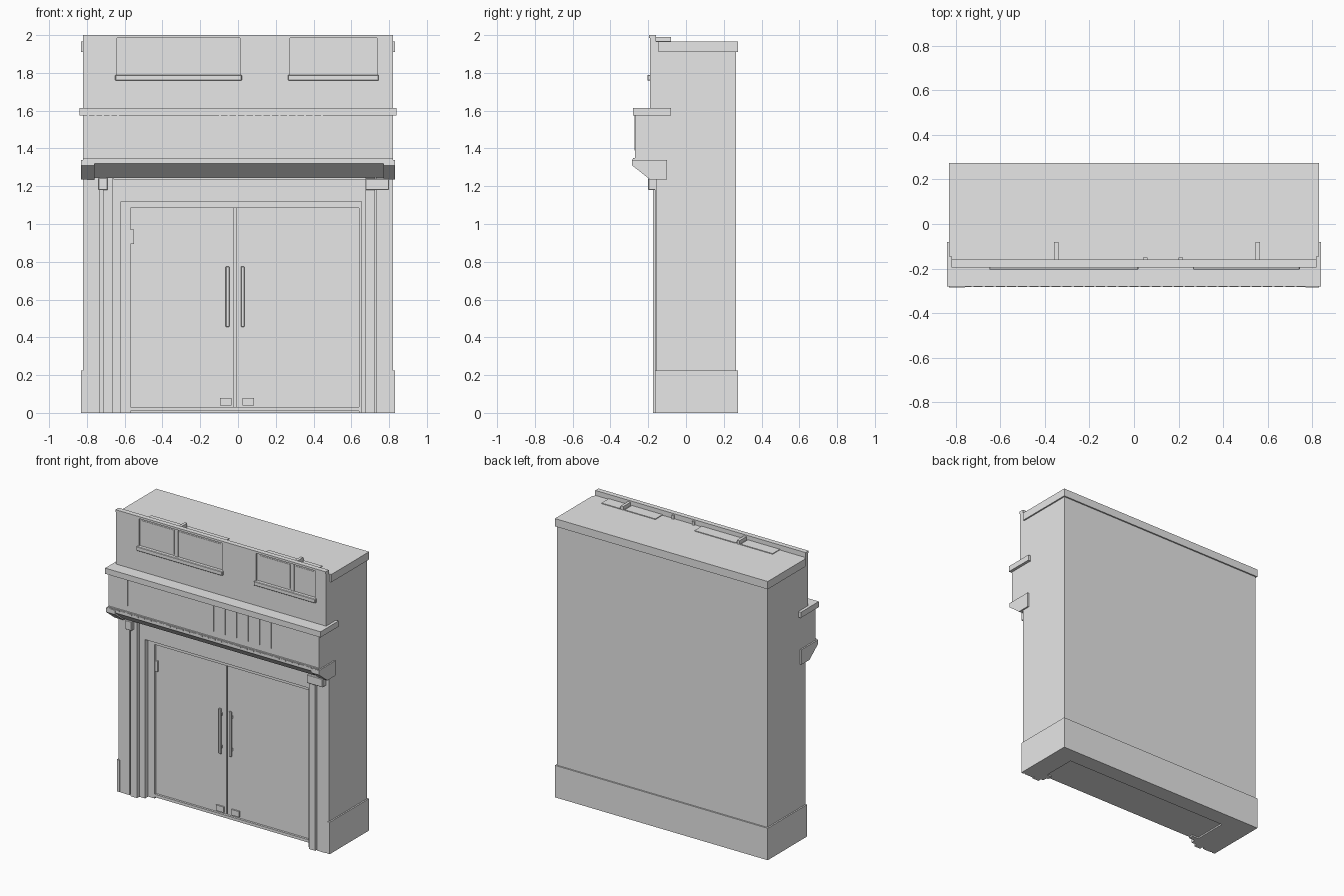
import bpy

cube = bpy.data.objects.get("Cube")
if cube:
    bpy.data.objects.remove(cube, do_unlink=True)

grey = 0.8
plaster = bpy.data.materials.new("plain_grey")
plaster.use_nodes = True
plaster.diffuse_color = (grey, grey, grey, 1)
plaster.node_tree.nodes["Principled BSDF"].inputs["Base Color"].default_value = plaster.diffuse_color

# Shared lines of the building
half_width = 0.82
lip = 0.01
rear = 0.265
door_plane = -0.1
pier_front = -0.165
wall_front = -0.19
band_front = -0.27
roof_top = 1.965
parapet_top = 2
soffit_bottom = 1.245
band_bottom = 1.34
band_top = 1.575
lintel_bottom = 1.12
plinth_top = 0.225
behind = door_plane + 2 * lip


def extrude_x(name, profile, left, right):
    """Extrude a closed (y, z) profile along x."""
    count = len(profile)
    verts = [(x, y, z) for x in (left, right) for y, z in profile]
    near = list(range(count))
    far = [i + count for i in near]
    faces = [near[::-1], far]
    for i in near:
        following = near[i - count + 1]
        faces.append((i, following, far[following], far[i]))
    mesh = bpy.data.meshes.new(name)
    mesh.from_pydata(verts, [], faces)
    mesh.materials.append(plaster)
    obj = bpy.data.objects.new(name, mesh)
    bpy.context.collection.objects.link(obj)
    return obj


def block(name, left, right, bottom, top, front, back=behind):
    """Box between the given sides."""
    return extrude_x(name, [(front, bottom), (back, bottom), (back, top), (front, top)], left, right)


def soften(obj, width=lip / 3):
    """Chamfer the edges of a small fitting."""
    bevel = obj.modifiers.new("chamfer", "BEVEL")
    bevel.width = width
    bevel.segments = 1


def awning_profile(front, bottom, slope_top, top):
    """Bracket section: upright nose, sloping underside, flat top."""
    return [(door_plane, bottom), (wall_front, bottom), (front, slope_top),
            (front, top), (door_plane, top)]


# Main block, plinth wrapped around three sides, and roof cap
outer = half_width + lip
block("main_block", -half_width, half_width, lip, roof_top - lip, door_plane + lip, rear)
block("right_plinth", -outer, -0.62, 0, plinth_top, door_plane, rear + lip)
block("left_plinth", 0.68, outer, 0, plinth_top, door_plane, rear + lip)
block("back_plinth", -half_width, half_width, 0, plinth_top, 0.16, rear + lip)
block("right_plinth_return", -outer, lip - half_width, 0, plinth_top, pier_front)
block("left_plinth_return", half_width - lip, outer, 0, plinth_top, pier_front)
block("roof_cap", -outer, outer, 1.91, roof_top, -0.145, rear + lip)

# Upper front wall, with piers left standing between the window openings
sill_top = 1.79
parapet_back = -0.16
pane_front = wall_front + lip
block("upper_wall_core", -half_width, half_width, soffit_bottom, roof_top, pane_front)
block("upper_wall_face", -half_width, half_width, band_bottom, sill_top, wall_front)
block("parapet", -half_width, half_width, parapet_top - 1.5 * lip, parapet_top,
      wall_front - lip / 2, parapet_back)
block("parapet_back", -half_width, half_width, roof_top - lip, parapet_top - lip,
      pane_front, parapet_back)
windows = [("wide", -0.64, 0.01, -0.35), ("narrow", 0.275, 0.735, 0.555)]
pier_start = -half_width
for name, left, right, mullion in windows:
    block(name + "_window_pier", pier_start, left, sill_top, parapet_top - lip, wall_front, parapet_back)
    pier_start = right
    soften(block(name + "_window_sill", left - lip, right + lip, sill_top - 3 * lip, sill_top,
                 wall_front - 1.5 * lip))
    block(name + "_window_mullion", mullion - lip, mullion + lip, sill_top, parapet_top - lip,
          pane_front - lip / 2)
    for side, start, end in (("right", left, mullion), ("left", mullion, right)):
        block(name + "_window_" + side + "_pane", start + 2 * lip, end - 2 * lip,
              sill_top + lip, parapet_top - 3 * lip, pane_front - lip / 4)
block("end_pier", pier_start, half_width, sill_top, parapet_top - lip, wall_front, parapet_back)
for x in (0.05, 0.21):
    block("parapet_clip", x - lip, x + lip, roof_top - lip, parapet_top - lip,
          parapet_back - lip, parapet_back + lip)

# Sign band, cornice and sloping soffit
block("sign_band", -half_width, half_width, band_bottom, band_top, band_front)
cornice_end = outer + lip
block("cornice", -cornice_end, cornice_end, band_top, band_top + 4 * lip, band_front - lip)
extrude_x("soffit", awning_profile(band_front - lip, soffit_bottom, 1.32, band_bottom + lip),
          -half_width, half_width)
bracket = awning_profile(band_front - 1.5 * lip, soffit_bottom - lip, 1.31, band_bottom)
extrude_x("right_bracket", bracket, -outer, -outer + 7 * lip)
extrude_x("left_bracket", bracket, outer - 6 * lip, outer)


def row(name, start, count, spacing, width, bottom, top, front):
    """Evenly spaced small blocks."""
    for i in range(count):
        left = start + i * spacing
        block(name, left, left + width, bottom, top, front, band_front + lip)


row("dentil", -half_width, 33, 5 * lip, 4 * lip, band_bottom - lip / 2, band_bottom + lip / 2,
    band_front - 1.4 * lip)
rib_ends = (band_bottom + 5 * lip, band_top, band_front - lip / 4)
row("end_rib", -0.8, 5, 4 * lip, lip, *rib_ends)
row("middle_rib", -0.1, 13, 4.5 * lip, lip, *rib_ends)


# Stepped pilasters and jambs, from the outer corner towards the doorway
def doorway_side(side, direction, members):
    edge = half_width
    for part, width, front, top in members:
        inner = edge - width
        left, right = sorted((direction * edge, direction * inner))
        block(side + "_" + part, left, right, 0, top, front)
        edge = inner


groove_front = -0.15
shaft_front = -0.175
post_front = -0.115
doorway_side("right", -1, [
    ("pier_edge", 2 * lip, pier_front + lip / 2, soffit_bottom),
    ("pilaster", 7 * lip, pier_front, soffit_bottom),
    ("groove", 1.5 * lip, groove_front, soffit_bottom),
    ("shaft", 5 * lip, shaft_front, soffit_bottom),
    ("jamb", 4.5 * lip, groove_front, soffit_bottom),
    ("door_post", 5 * lip, post_front, lintel_bottom)])
doorway_side("left", 1, [
    ("pier_edge", 2 * lip, pier_front + lip / 2, soffit_bottom),
    ("pilaster", 7 * lip, pier_front, soffit_bottom),
    ("groove", lip / 2, groove_front, soffit_bottom),
    ("shaft", 5 * lip, shaft_front, soffit_bottom),
    ("jamb", 2 * lip, groove_front, soffit_bottom),
    ("door_post", 1.5 * lip, post_front, lintel_bottom)])
capital_bottom = 1.18
capital_front = wall_front - lip
soften(block("right_capital", -0.74, -0.69, capital_bottom, soffit_bottom, capital_front))
soften(block("left_capital", 0.675, 0.8, capital_bottom, soffit_bottom - lip / 2, capital_front))

# Lintel and door head
opening_right, opening_left = -0.62, 0.655
block("lintel", opening_right - 4 * lip, opening_left + 2 * lip, lintel_bottom, soffit_bottom, groove_front)
block("lintel_trim", opening_right - 4 * lip, opening_left + 2 * lip, soffit_bottom - lip,
      soffit_bottom, pier_front)
door_top = 1.085
block("door_head", opening_right, opening_left, door_top, lintel_bottom, post_front)
block("threshold", opening_right, opening_left, lip, 3 * lip, post_front)

# Double door with pull handles, foot plates and a hinge
doors = [("right", -0.57, -0.02, -0.055, -0.065), ("left", -lip, 0.64, 0.025, 0.055)]
for side, left, right, handle, plate in doors:
    block(side + "_door", left, right, 3 * lip, door_top, door_plane)
    soften(block(side + "_handle", handle - lip, handle + lip, 0.455, 0.775,
                 post_front - lip, post_front))
    for z in (0.5, 0.73):
        block(side + "_handle_mount", handle - lip / 2, handle + lip / 2, z - lip, z + lip, post_front)
    block(side + "_foot_plate", plate - 3 * lip, plate + 3 * lip, 4 * lip, 8 * lip, door_plane - lip)
block("door_hinge", -0.57, -0.55, 0.895, 0.97, door_plane - lip)
